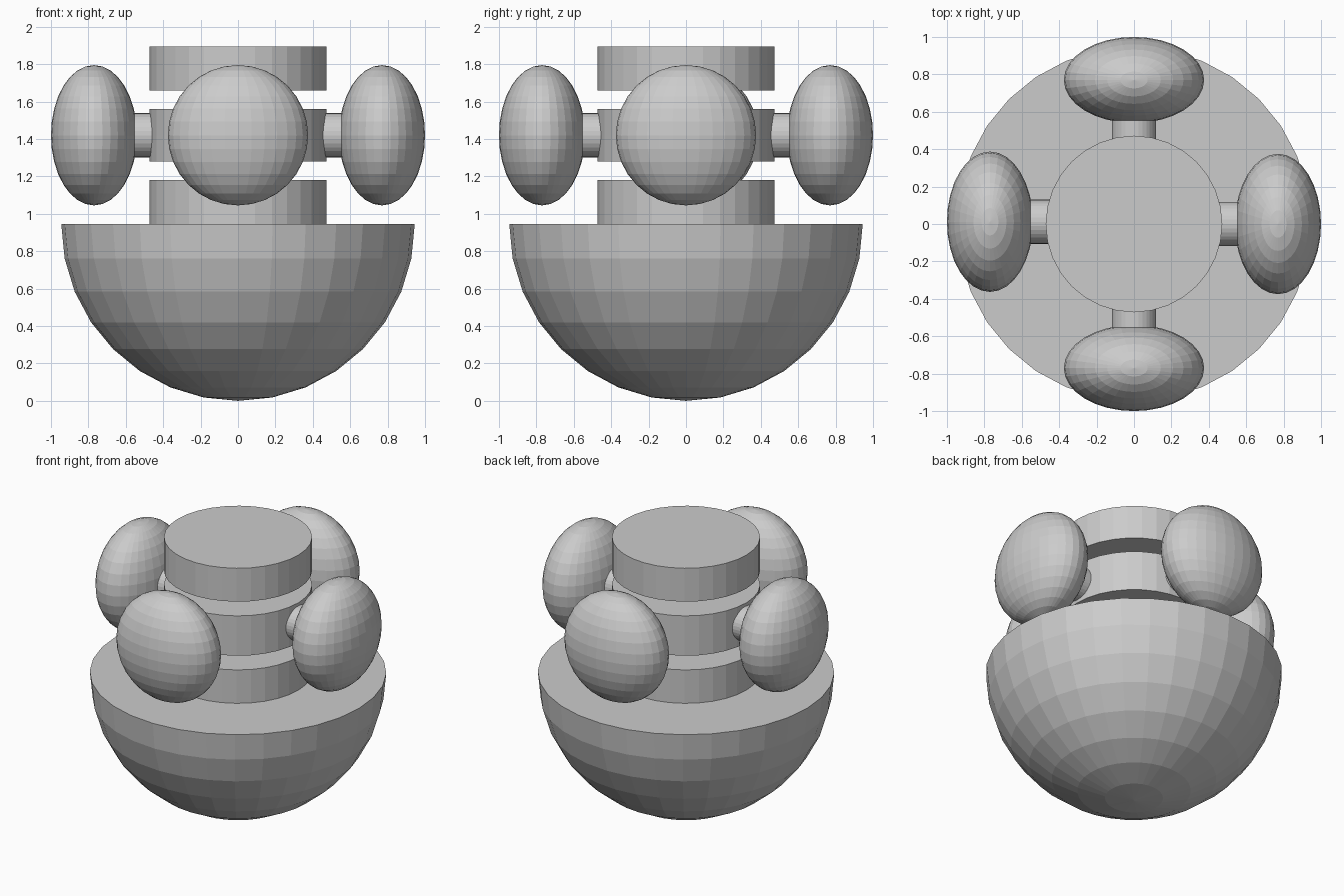
import bpy, bmesh, math
from mathutils import Matrix

if "Cube" in bpy.data.objects:
    bpy.data.objects.remove(bpy.data.objects["Cube"])

grey = bpy.data.materials.new("plain grey")
grey.diffuse_color = (0.6, 0.6, 0.6, 1)
grey.use_nodes = True
grey.node_tree.nodes["Principled BSDF"].inputs["Base Color"].default_value = grey.diffuse_color


def finish(name, bm):
    bmesh.ops.recalc_face_normals(bm, faces=bm.faces)
    mesh = bpy.data.meshes.new(name)
    bm.to_mesh(mesh)
    bm.free()
    mesh.materials.append(grey)
    obj = bpy.data.objects.new(name, mesh)
    bpy.context.collection.objects.link(obj)
    return obj


def cylinder(name, radius, depth, matrix):
    bm = bmesh.new()
    bmesh.ops.create_cone(bm, cap_ends=True, segments=32, radius1=radius,
                          radius2=radius, depth=depth, matrix=matrix)
    return finish(name, bm)


# Bowl: lower half of a sphere with a flat lid
R = 0.945
bm = bmesh.new()
bmesh.ops.create_uvsphere(bm, u_segments=32, v_segments=16, radius=R,
                          matrix=Matrix.Translation((0, 0, R)))
bmesh.ops.delete(bm, geom=[v for v in bm.verts if v.co.z > R + 0.01], context='VERTS')
bmesh.ops.holes_fill(bm, edges=[e for e in bm.edges if e.is_boundary], sides=0)
finish("bowl_base", bm)

# Stacked neck discs around a narrow core
for name, z0, z1 in (("lower_disc", 0.945, 1.18),
                     ("middle_disc", 1.28, 1.56),
                     ("upper_disc", 1.66, 1.895)):
    cylinder(name, 0.472, z1 - z0, Matrix.Translation((0, 0, (z0 + z1) / 2)))
cylinder("core", 0.235, 0.84, Matrix.Translation((0, 0, 1.42)))

# Four flattened pods on short spokes
for side, angle, shift in (("right", 0, 0), ("back", 90, 0),
                           ("left", 180, -0.012), ("front", 270, 0)):
    turn = Matrix.Rotation(math.radians(angle), 4, 'Z')
    bm = bmesh.new()
    bmesh.ops.create_uvsphere(
        bm, u_segments=32, v_segments=16, radius=1,
        matrix=turn @ Matrix.Translation((0.77, shift, 1.42)) @ Matrix.Diagonal((0.23, 0.375, 0.375, 1)))
    finish(side + "_pod", bm)
    cylinder(side + "_spoke", 0.118, 0.5,
             turn @ Matrix.Translation((0.47, shift, 1.42)) @ Matrix.Rotation(math.pi / 2, 4, 'Y'))
